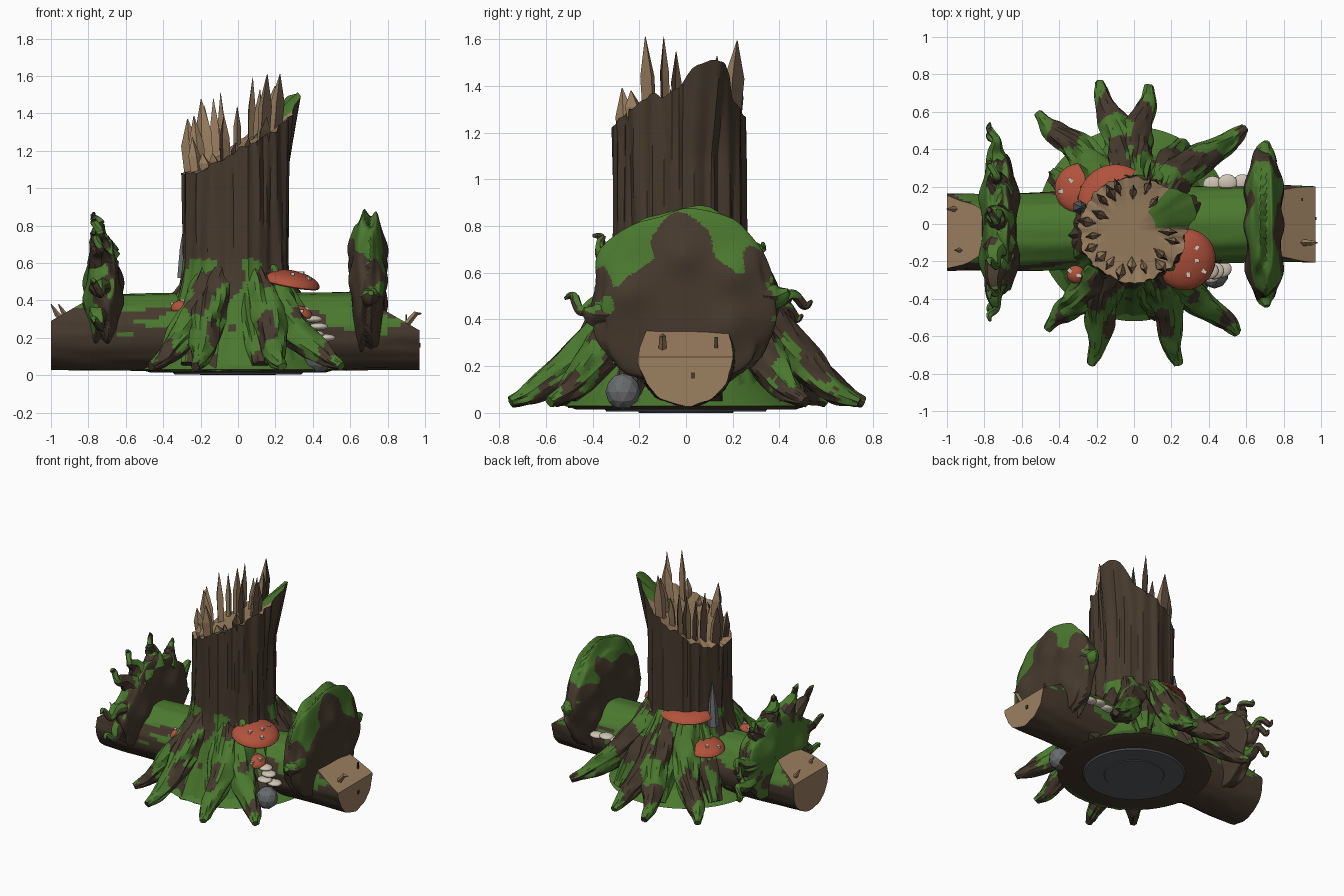
import bpy, bmesh, math, random
from mathutils import Vector, Matrix, noise

random.seed(4)
if "Cube" in bpy.data.objects:
    bpy.data.objects.remove(bpy.data.objects["Cube"])


def material(name, r, g, b):
    m = bpy.data.materials.new(name)
    m.use_nodes = True
    m.diffuse_color = (r, g, b, 1)
    m.node_tree.nodes["Principled BSDF"].inputs["Base Color"].default_value = (r, g, b, 1)
    return m


BARK = material("bark_brown", .062, .042, .027)
MOSS = material("moss_green", .07, .19, .028)
WOOD = material("cut_wood_tan", .33, .215, .118)
RED = material("mushroom_red", .44, .085, .045)
CREAM = material("fungus_cream", .62, .55, .46)
STONE = material("stone_grey", .14, .15, .155)
DARK = material("underside_grey", .1, .105, .11)


def finish(bm, name, mats, rule=None, angle=35):
    """Colour the faces by rule, then turn the bmesh into an object."""
    bmesh.ops.recalc_face_normals(bm, faces=bm.faces)
    bm.normal_update()
    for f in bm.faces:
        f.material_index = rule(f, f.calc_center_median()) if rule else 0
    me = bpy.data.meshes.new(name)
    bm.to_mesh(me)
    bm.free()
    for m in mats:
        me.materials.append(m)
    me.shade_smooth()
    me.set_sharp_from_angle(angle=math.radians(angle))
    bpy.context.collection.objects.link(bpy.data.objects.new(name, me))


def skin(rings):
    """Bridge closed rings of points and cap both ends."""
    bm = bmesh.new()
    loops = [[bm.verts.new(p) for p in ring] for ring in rings]
    n = len(loops[0])
    for a, b in zip(loops, loops[1:]):
        for i in range(n):
            j = (i + 1) % n
            bm.faces.new((a[i], a[j], b[j], b[i]))
    bm.faces.new(loops[0][::-1])
    bm.faces.new(loops[-1])
    return bm


def smooth_path(pts, steps):
    """Catmull-Rom interpolation of (x, y, z, radius) points."""
    p = [Vector(q) for q in pts]
    p = [2 * p[0] - p[1]] + p + [2 * p[-1] - p[-2]]
    out = []
    for a, b, c, d in zip(p, p[1:], p[2:], p[3:]):
        for k in range(steps):
            t = k / steps
            out.append(.5 * (2 * b + (c - a) * t + (2 * a - 5 * b + 4 * c - d) * t * t
                             + (3 * b - a - 3 * c + d) * t ** 3))
    return out + [p[-2]]


def tube(pts, sides=12, steps=6, rough=.0, floor=0, freq=2.5):
    path = smooth_path(pts, steps)
    rings = []
    for i, q in enumerate(path):
        c = q.to_3d()
        d = path[min(i + 1, len(path) - 1)].to_3d() - path[max(i - 1, 0)].to_3d()
        rot = d.to_track_quat('Z', 'Y')
        ring = []
        for k in range(sides):
            a = math.tau * k / sides
            co, si = math.cos(a), math.sin(a)
            r = max(q.w, .003) * (1 + rough * noise.noise((co * freq, si * freq, i * .08 + pts[0][0] * 9)))
            v = c + rot @ Vector((r * co, r * si, 0))
            v.z = max(v.z, floor)
            ring.append(v)
        rings.append(ring)
    return skin(rings)


def moss(bias, up=.6, grain=(7, 7, 3)):
    """Mossy patches, stretched along the grain and favouring upward faces."""
    return lambda f, c: int(noise.noise([g * q for g, q in zip(grain, c)]) + up * f.normal.z + bias > 0)


# Trunk: ridged bark, flared foot, slanted broken top with one raised flange
CX, CY = -.01, -.03


def flange(a):
    d = (a - .45 + math.pi) % math.tau - math.pi
    return math.exp(-(d / .38) ** 4)


def plane(x, y):
    return 1.225 + .53 * x + .1 * y


def rim(a):
    jag = .03 * noise.noise((math.cos(a) * 6, math.sin(a) * 6, 3))
    return plane(.28 * math.cos(a), .28 * math.sin(a)) + .13 * flange(a) + jag


def trunk_point(a, z):
    co, si = math.cos(a), math.sin(a)
    r = .286 + .022 * noise.noise((co * 7, si * 7, z)) - .02 * abs(noise.noise((co * 4, si * 4, z * .7 + 9)))
    r += .19 * max(0, (.62 - z) / .6) ** 1.5
    r += .075 * flange(a) * max(0, (z - 1.1) / .4)
    return Vector((CX + r * co, CY + r * si, z))


N, LEVELS = 112, 60
angles = [math.tau * i / N for i in range(N)]
rings = [[trunk_point(a, .02 + (rim(a) - .02) * k / LEVELS) for a in angles] for k in range(LEVELS + 1)]
for s in (.72, .45, .1):
    rings.append([Vector((CX + .28 * s * math.cos(a), CY + .28 * s * math.sin(a),
                          plane(.28 * s * math.cos(a), .28 * s * math.sin(a)) - .02
                          + .06 * flange(a) * (s > .5))) for a in angles])


def trunk_rule(f, c):
    if c.z > 1 and f.normal.z > .35:
        x, y = c.x - CX, c.y - CY
        return 1 if flange(math.atan2(y, x)) > .3 and math.hypot(x, y) > .13 else 2
    return int(c.z < .62 and noise.noise((c.x * 7, c.y * 7, c.z * 4)) + (.36 - c.z) * 1.2 > 0)


finish(skin(rings), "trunk", [BARK, MOSS, WOOD], trunk_rule)

# Splinters: blades set edge-on around the rim, bark outside and raw wood inside
for i in range(19):
    a = .95 + (math.tau - 1.0) * i / 18 + random.uniform(-.08, .08)
    o = Vector((math.cos(a), math.sin(a), 0))
    side = Vector((-o.y, o.x, 0))
    r = random.uniform(.17, .24)
    base = Vector((CX, CY, plane(r * o.x, r * o.y) - .06)) + o * r
    h = random.uniform(.22, .4) if o.y > -.45 or i % 4 == 0 else random.uniform(.08, .16)
    tip = base + Vector((0, 0, min(h, 1.61 - base.z))) + o * .03
    w, thick = random.uniform(.035, .05), random.uniform(.018, .03)
    quads = []
    for t, k in ((0, .9), (.55, 1), (1, .05)):
        c = base.lerp(tip, t)
        quads.append([c + side * thick * k, c + o * w * k, c - side * thick * k, c - o * w * k])
    finish(skin(quads), f"splinter_{i + 1}", [BARK, WOOD],
           lambda f, c: int(f.normal.dot(o) < .1 or f.normal.dot(side) > .5), 10)

# Roots spreading over the ground
ROOT_TIPS = [(-.23, -.76), (.24, -.76), (.56, -.59), (-.47, -.57), (-.19, .77),
             (.08, .75), (-.52, .6), (.6, .52)]
for i, (x, y) in enumerate(ROOT_TIPS):
    tip = Vector((x, y, 0))
    d = tip.normalized()
    s = Vector((-d.y, d.x, 0)) * (.035 if i % 2 else -.035)
    L = tip.length
    pts = [(*(d * .22 + Vector((0, 0, .6))), .05), (*(d * .34 + s + Vector((0, 0, .39))), .09),
           (*(d * .5 + s + Vector((0, 0, .22))), .08), (*(d * (L - .12) + Vector((0, 0, .095))), .05),
           (*(tip - d * .01 + Vector((0, 0, .045))), .022)]
    finish(tube(pts, 24, 16, .35, .02), f"root_{i + 1}", [BARK, MOSS], moss(-.08, .35))

# Short knobbly roots between the long ones
for i in range(8):
    a = math.tau * (i + .3) / 8
    co, si = math.cos(a), math.sin(a)
    pts = [(.22 * co, .22 * si, .54, .05), (.36 * co, .36 * si, .28, .075), (.49 * co, .49 * si, .05, .045)]
    finish(tube(pts, 20, 16, .35, .02), f"short_root_{i + 1}", [BARK, MOSS], moss(-.08, .35))

# Mossy ground mound and its underside
bm = skin([[Vector((r * math.cos(a), r * math.sin(a), z)) for a in angles[::2]]
           for r, z in ((.47, .015), (.52, .03), (.43, .1), (.3, .2))])
finish(bm, "ground_mound", [BARK, MOSS], lambda f, c: int(f.normal.z > .1))
for i, (r, z) in enumerate(((.36, .017), (.22, .012))):
    bm = bmesh.new()
    bmesh.ops.create_cone(bm, cap_ends=True, segments=32, radius1=r - .02, radius2=r, depth=.024,
                          matrix=Matrix.Translation((0, 0, z)))
    finish(bm, f"underside_{i + 1}", [DARK])

# Fallen log with a straight and a slanted cut at each end
bm = tube([(-1.1, -.045, .23, .2), (-.5, -.04, .23, .208), (.5, 0, .235, .208), (1.1, 0, .235, .2)],
          56, 24, .05, freq=4)
cuts = [((-1, 0, 0), (-1, 0, 0)), ((.97, 0, 0), (1, 0, 0)),
        ((-1, 0, .29), (-.5, 0, .87)), ((.97, 0, .24), (.5, 0, .87))]
for co, no in cuts:
    geom = bm.verts[:] + bm.edges[:] + bm.faces[:]
    bmesh.ops.bisect_plane(bm, geom=geom, plane_co=co, plane_no=no, clear_outer=True)
    bmesh.ops.holes_fill(bm, edges=[e for e in bm.edges if e.is_boundary], sides=0)


def log_rule(f, c):
    for co, no in cuts:
        n = Vector(no).normalized()
        if abs((c - Vector(co)).dot(n)) < .004 and f.normal.dot(n) > .97:
            return 2
    streak = noise.noise((c.x * 3, c.y * 12, c.z * 12))
    return int(streak * 1.1 + f.normal.z - .25 - .2 * (abs(c.x) > .8) > 0)


finish(bm, "fallen_log", [BARK, MOSS, WOOD], log_rule)
for i, (x, y, s) in enumerate([(-.88, -.14, -1), (-.92, .08, -1), (.9, -.1, 1)]):
    finish(tube([(x, y, .27, .018), (x + s * .05, y, .33, .014), (x + s * .08, y, .38 - .05 * (s > 0), .002)], 4, 1),
           f"log_splinter_{i + 1}", [WOOD], None, 10)
for i, (y, z, h) in enumerate([(.13, .28, .09), (.03, .16, .025)]):
    bm = bmesh.new()
    bmesh.ops.create_cube(bm, size=1, matrix=Matrix.Translation((.972 if z < .2 else .9, y, z))
                          @ Matrix.Diagonal((.008, .016, h, 1)))
    finish(bm, f"log_end_crack_{i + 1}", [BARK])


# Broad lumpy burls growing across the log
def burl(name, centre, size, bumps, rule):
    bm = bmesh.new()
    bmesh.ops.create_icosphere(bm, subdivisions=6, radius=1)
    for v in bm.verts:
        p = v.co.copy()
        p.x = math.copysign(abs(p.x) ** .5, p.x)
        lump = 1 + .14 * noise.noise(p * 2.2 + Vector(centre) * 5)
        q = Vector((p.x * size[0], p.y * size[1] * lump, p.z * size[2] * lump))
        for y, z in bumps:
            k = math.exp(-((q.y - y) ** 2 + (q.z - z) ** 2) / .007)
            q.x += p.x * .03 * k
        v.co = q + Vector(centre)
    finish(bm, name, [BARK, MOSS], rule)


def left_rule(f, c):
    rim_dist = math.hypot(c.y / .38, (c.z - .48) / .38)
    return int(noise.noise(c * 7) * .9 + 1.1 * (c.z - .74) + 1.5 * (rim_dist - .9) + .3 * f.normal.z > 0)


burl("left_burl", (.695, -.005, .475), (.09, .39, .38), [(0, .21), (-.25, .04), (.2, -.1), (.22, .12)], left_rule)
burl("right_burl", (-.72, 0, .4), (.09, .37, .31), [(.15, .1), (-.2, .0), (0, -.15)],
     lambda f, c: int(noise.noise(c * 7) * .8 + f.normal.z * .6 - .45 * f.normal.x - .28 > 0))

# Twisted twigs around the rim of the right burl
TWIGS = [(-.52, .49), (.54, .48), (-.4, .76), (.33, .73), (.5, .42), (.06, .87), (-.22, .84),
         (.5, .25), (-.47, .28)]
for i, (y, z) in enumerate(TWIGS):
    u = Vector((0, y, z - .4)).normalized()
    bend = Vector((.02, -u.z * .04, u.y * .04))
    b = Vector((-.72, 0, .4)) + u * .25
    e = Vector((-.77, y, z))
    finish(tube([(*b, .085), (*b.lerp(e, .45), .045), (*(b.lerp(e, .72) + bend), .022),
                 (*(b.lerp(e, .88) - bend * .4), .018), (*e, .007)], 10, 7, .4),
           f"twig_{i + 1}", [BARK, MOSS], moss(-.1, .45, (8, 8, 8)))
for i, (y, z) in enumerate([(.44, .5), (-.44, .42)]):
    finish(tube([(.7, y * .75, z, .06), (.7, y * .9, z, .045), (.71, y, z + .02, .015)], 14, 7, .3),
           f"burl_knob_{i + 1}", [BARK, MOSS], moss(-.05, .5, (8, 8, 8)))


# Red bracket mushrooms with pale warts
def mushroom(name, loc, r, h, tilt, warts):
    out = Vector((loc[0], loc[1], 0)).normalized()
    turn = Matrix.Rotation(tilt, 3, Vector((-out.y, out.x, 0)))
    prof = [(r * .6, -h * .2), (r * .97, -h * .1), (r, 0)]
    prof += [(r * math.cos(t), h * math.sin(t)) for t in (.3, .6, .9, 1.2, 1.45)]
    bm = skin([[turn @ Vector((q * math.cos(a), q * math.sin(a), z)) + Vector(loc) for a in angles[::4]]
               for q, z in prof])
    finish(bm, name, [RED])
    for i in range(warts):
        a, k = i * 2.4, .25 + .5 * (i + 1) / warts
        p = Vector((r * k * math.cos(a), r * k * math.sin(a), h * math.sqrt(1 - k * k)))
        bm = bmesh.new()
        bmesh.ops.create_cube(bm, size=1, matrix=Matrix.Translation(turn @ p + Vector(loc))
                              @ Matrix.Rotation(a, 4, 'Z') @ Matrix.Diagonal((.026, .02, .016, 1)))
        finish(bm, f"{name}_wart_{i + 1}", [CREAM])


mushroom("front_mushroom", (.275, -.19, .495), .165, .065, .22, 7)
mushroom("lower_front_mushroom", (.33, -.26, .33), .07, .04, .35, 3)
mushroom("back_mushroom", (-.1, .12, .6), .2, .05, .1, 6)
mushroom("lower_back_mushroom", (-.29, .19, .4), .135, .05, .15, 5)
mushroom("small_side_mushroom", (-.31, -.27, .36), .05, .04, .3, 2)

# Pale shelf fungi and stones
SHELVES = [(.42, .21, .27), (.5, .22, .28), (.58, .22, .27), (.4, -.25, .3), (.43, -.25, .26), (.41, -.27, .22),
           (.47, -.24, .2)]
for name, spots, size, sub, mat in (("shelf_fungus", SHELVES, (.052, .046, .02), 3, CREAM),
                                    ("stone", [(.43, -.27, .09)], (.075, .075, .08), 2, STONE)):
    for i, p in enumerate(spots):
        bm = bmesh.new()
        bmesh.ops.create_icosphere(bm, subdivisions=sub, radius=1,
                                   matrix=Matrix.Translation(p) @ Matrix.Diagonal((*size, 1)))
        for v in bm.verts:
            v.co.z = max(v.co.z, .015)
        finish(bm, f"{name}_{i + 1}", [mat], None, 15 if mat == STONE else 30)
finish(tube([(-.29, .09, .52, .04), (-.285, .09, .68, .03), (-.28, .09, .84, .004)], 6, 1), "stone_sliver",
       [STONE], None, 10)
